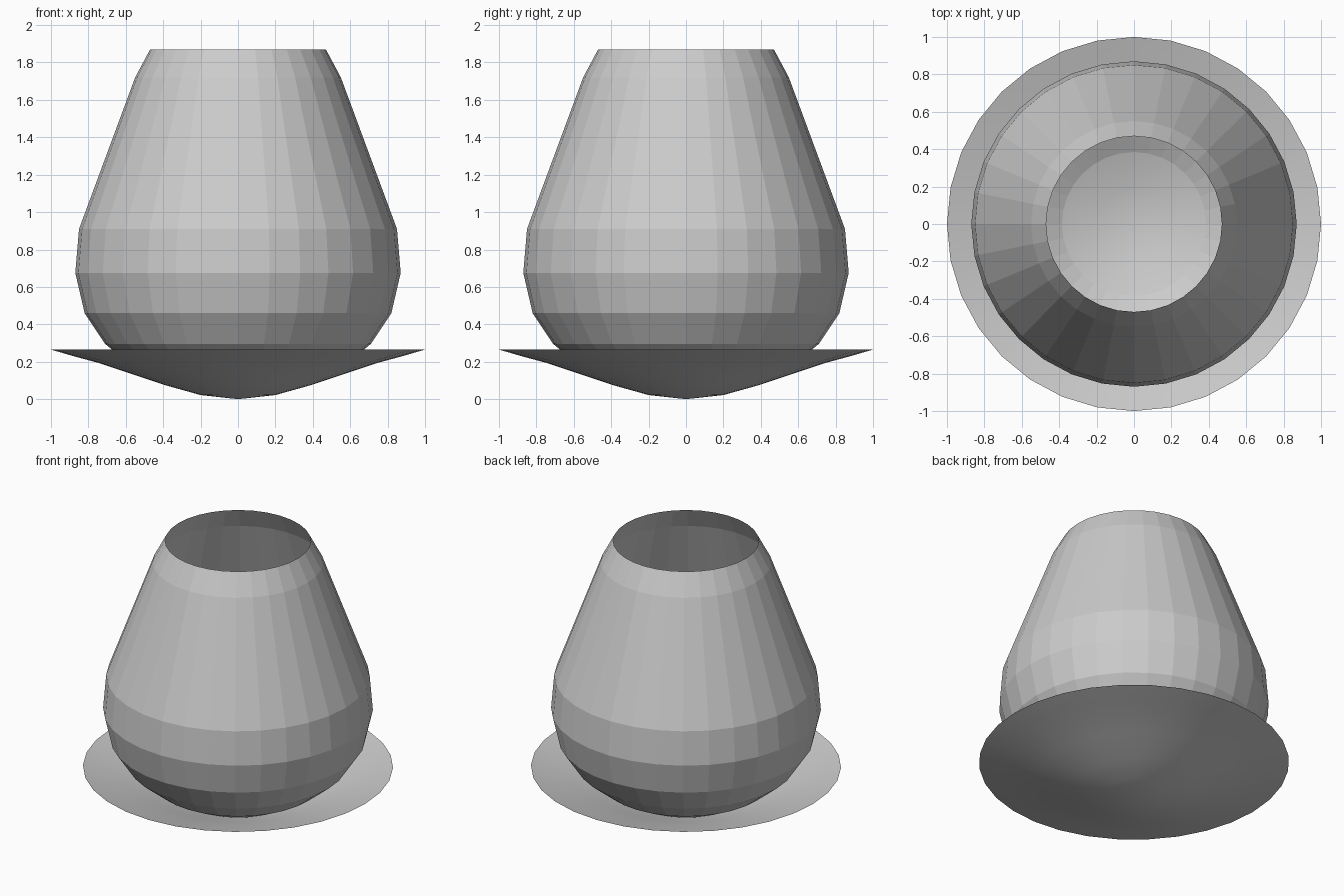
import bpy, bmesh
from math import cos, sin, pi

if "Cube" in bpy.data.objects:
    bpy.data.objects.remove(bpy.data.objects["Cube"])

SIDES = 32

def lathe(name, profile, smooth=False):
    """Revolve (radius, height) points around z; a zero radius becomes a pole."""
    bm = bmesh.new()
    rings = []
    for r, z in profile:
        n = 1 if r == 0 else SIDES
        rings.append([bm.verts.new((r * cos(2 * pi * i / SIDES),
                                    r * sin(2 * pi * i / SIDES), z)) for i in range(n)])
    for a, b in zip(rings, rings[1:]):
        for i in range(SIDES):
            j = (i + 1) % SIDES
            if len(a) == 1:
                f = bm.faces.new((a[0], b[j], b[i]))
            else:
                f = bm.faces.new((a[i], a[j], b[j], b[i]))
            f.smooth = smooth
    # Point normals outward and down, like the outside of a bowl
    bm.normal_update()
    for f in bm.faces:
        c = f.calc_center_median()
        if f.normal.x * c.x + f.normal.y * c.y < 0:
            f.normal_flip()
    mesh = bpy.data.meshes.new(name)
    bm.to_mesh(mesh)
    bm.free()
    obj = bpy.data.objects.new(name, mesh)
    bpy.context.collection.objects.link(obj)
    return obj

# Shallow smooth dish underneath
lathe("saucer", [(0, 0), (0.2, 0.022), (0.39, 0.075), (0.6, 0.145),
                 (0.75, 0.195), (0.88, 0.23), (1.0, 0.265)], smooth=True)

# Faceted open vessel, its rounded base meeting the dish
lathe("vessel", [(0.385, 0.08), (0.55, 0.165), (0.71, 0.295), (0.82, 0.46),
                 (0.87, 0.675), (0.85, 0.91), (0.55, 1.72), (0.47, 1.87)])
